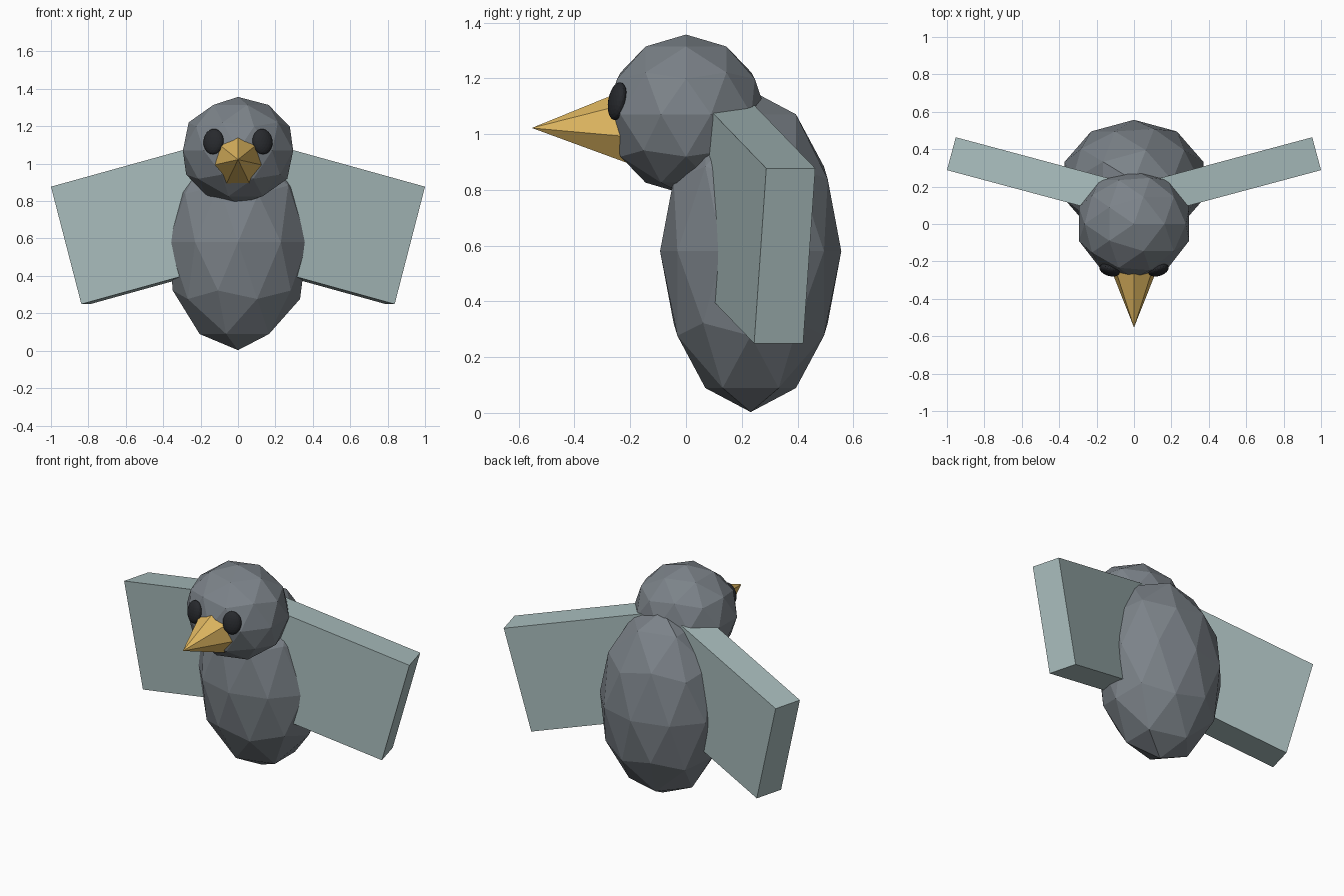
import bpy
from math import radians
from mathutils import Euler, Vector

if "Cube" in bpy.data.objects:
    bpy.data.objects.remove(bpy.data.objects["Cube"])


def material(name, color):
    m = bpy.data.materials.new(name)
    m.diffuse_color = (*color, 1)
    m.use_nodes = True
    m.node_tree.nodes["Principled BSDF"].inputs["Base Color"].default_value = m.diffuse_color
    return m


FEATHER = material("grey_feather", (0.20, 0.225, 0.25))
WING = material("pale_wing", (0.39, 0.50, 0.50))
BEAK = material("yellow_beak", (0.75, 0.48, 0.12))
EYE = material("black_eye", (0.02, 0.022, 0.026))


def finish(name, scale, mat):
    ob = bpy.context.object
    ob.name = name
    ob.scale = scale
    ob.data.materials.append(mat)
    return ob


def ball(name, loc, scale, mat, detail=2, rot=(0, 0, 0)):
    bpy.ops.mesh.primitive_ico_sphere_add(subdivisions=detail, radius=1, location=loc, rotation=rot)
    return finish(name, scale, mat)


# Body and head: faceted, stretched icospheres
ball("body", (0, 0.232, 0.58), (0.39, 0.325, 0.577), FEATHER)
ball("head", (0, 0, 1.07), (0.31, 0.29, 0.287), FEATHER)

# Beak: seven-sided cone pointing forward
bpy.ops.mesh.primitive_cone_add(vertices=7, radius1=0.164, radius2=0, depth=0.403,
                                location=(0, -0.3515, 1.022), rotation=(radians(90), 0, 0))
finish("beak", (1, 1, 1), BEAK)

# Wings: slabs swept back and drooping, placed from their top front tip corner
size = Vector((0.87, 0.182, 0.65))
tip = Vector((1.0, 0.288, 0.877))
offset = Vector((-size.x / 2, size.y / 2, -size.z / 2))
offset.rotate(Euler((0, radians(15), radians(15))))
centre = tip + offset

for side, s in (("right", 1), ("left", -1)):
    bpy.ops.mesh.primitive_cube_add(size=1, location=(s * centre.x, centre.y, centre.z),
                                    rotation=(0, s * radians(15), s * radians(15)))
    finish(side + "_wing", size, WING)

    # Eyes: flattened ovals lying on the face
    ball(side + "_eye", (s * 0.131, -0.246, 1.118), (0.056, 0.03, 0.069), EYE, 3,
         (radians(-10), 0, s * radians(18)))
